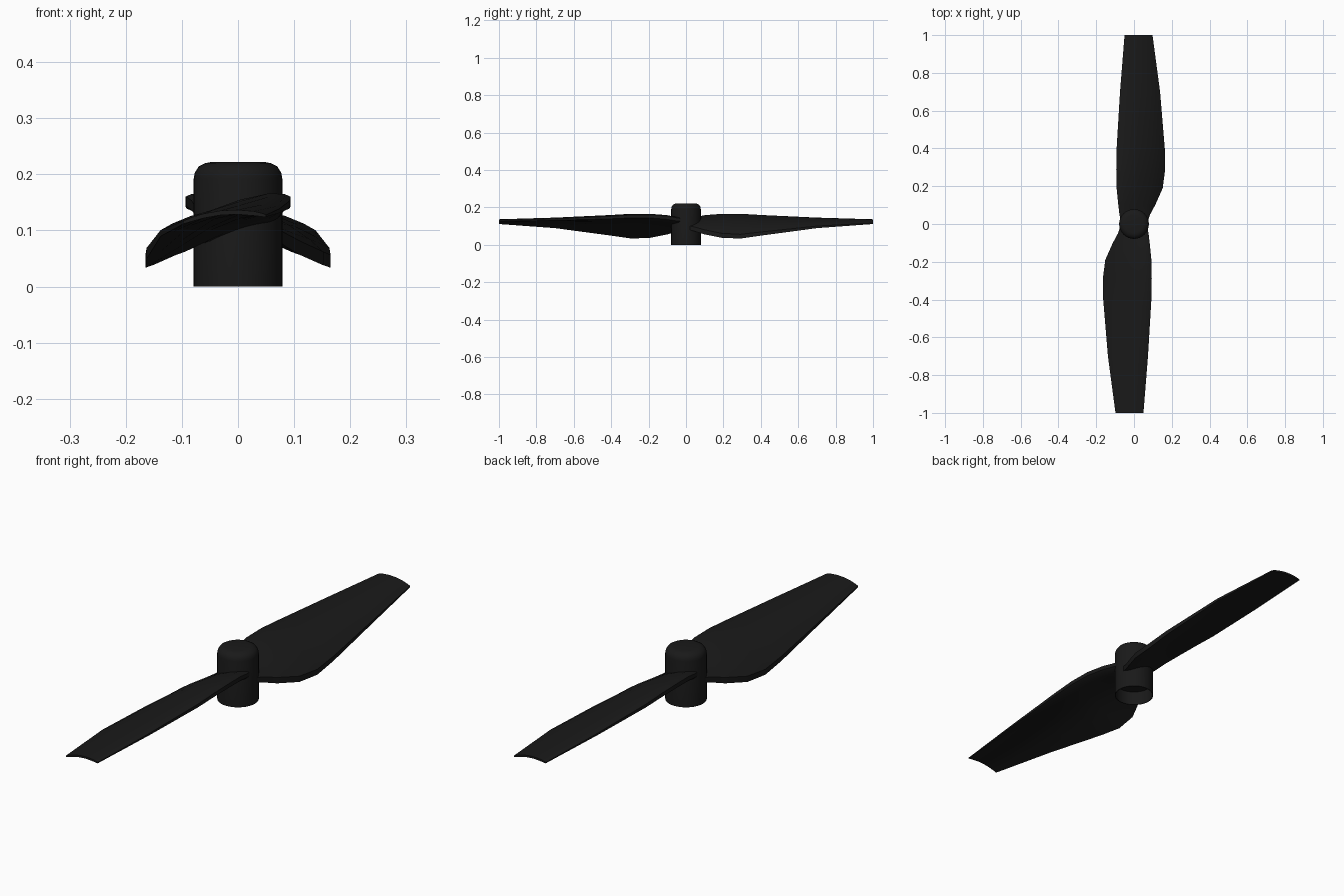
import bpy, bmesh, math

if "Cube" in bpy.data.objects:
    bpy.data.objects.remove(bpy.data.objects["Cube"])

black = bpy.data.materials.new("black_plastic")
black.diffuse_color = (0.01, 0.01, 0.01, 1)
black.use_nodes = True
black.node_tree.nodes["Principled BSDF"].inputs["Base Color"].default_value = black.diffuse_color


def make_object(name, bm, angle):
    bmesh.ops.recalc_face_normals(bm, faces=bm.faces[:])
    mesh = bpy.data.meshes.new(name)
    bm.to_mesh(mesh)
    bm.free()
    obj = bpy.data.objects.new(name, mesh)
    bpy.context.collection.objects.link(obj)
    mesh.materials.append(black)
    bpy.ops.object.select_all(action='DESELECT')
    obj.select_set(True)
    bpy.context.view_layer.objects.active = obj
    bpy.ops.object.shade_smooth_by_angle(angle=math.radians(angle))
    return obj


def loft(bm, rings):
    """Join closed rings of points with quads and cap both ends."""
    loops = [[bm.verts.new(p) for p in ring] for ring in rings]
    n = len(loops[0])
    for a, b in zip(loops, loops[1:]):
        for i in range(n):
            j = (i + 1) % n
            bm.faces.new((a[i], a[j], b[j], b[i]))
    bm.faces.new(loops[0])
    bm.faces.new(loops[-1])


# Hub: rounded top, shallow recess underneath
R = 0.079
profile = [(R - 0.003, 0.06), (R - 0.003, 0.0), (R, 0.0), (R, 0.192),
           (0.077, 0.203), (0.070, 0.214), (0.058, 0.220), (0.048, 0.222)]
SIDES = 32
bm = bmesh.new()
loft(bm, [[(r * math.cos(2 * math.pi * i / SIDES), r * math.sin(2 * math.pi * i / SIDES), z)
           for i in range(SIDES)] for r, z in profile])
make_object("hub", bm, 35)

# Blade stations: y, high edge x and z, low edge x and z, thickness, camber
stations = [
    (0.00, -0.068, 0.130, 0.068, 0.095, 0.030, 0.004),
    (0.05, -0.077, 0.136, 0.085, 0.083, 0.036, 0.006),
    (0.10, -0.083, 0.145, 0.112, 0.068, 0.038, 0.012),
    (0.19, -0.092, 0.152, 0.152, 0.050, 0.037, 0.021),
    (0.29, -0.094, 0.152, 0.165, 0.045, 0.035, 0.025),
    (0.40, -0.092, 0.146, 0.163, 0.059, 0.030, 0.023),
    (0.70, -0.074, 0.135, 0.138, 0.095, 0.017, 0.016),
    (1.00, -0.050, 0.126, 0.098, 0.114, 0.008, 0.012),
]
# Chord fraction and relative thickness of the section
section = [(0, 0.45), (0.04, 0.75), (0.15, 1), (0.35, 1), (0.55, 1), (0.75, 1), (0.9, 0.9), (1, 0.65)]


def blade_ring(y, xh, zh, xl, zl, thick, camber):
    def point(t, s):
        z = zh + (zl - zh) * t + camber * 4 * t * (1 - t) + s * thick / 2
        return (xh + (xl - xh) * t, y, z)
    return ([point(t, s) for t, s in section] +
            [point(t, -s) for t, s in reversed(section)])


# Two blades, the second turned half a revolution
for name, turn in (("back_blade", 0), ("front_blade", math.pi)):
    bm = bmesh.new()
    loft(bm, [blade_ring(*s) for s in stations])
    make_object(name, bm, 40).rotation_euler.z = turn
